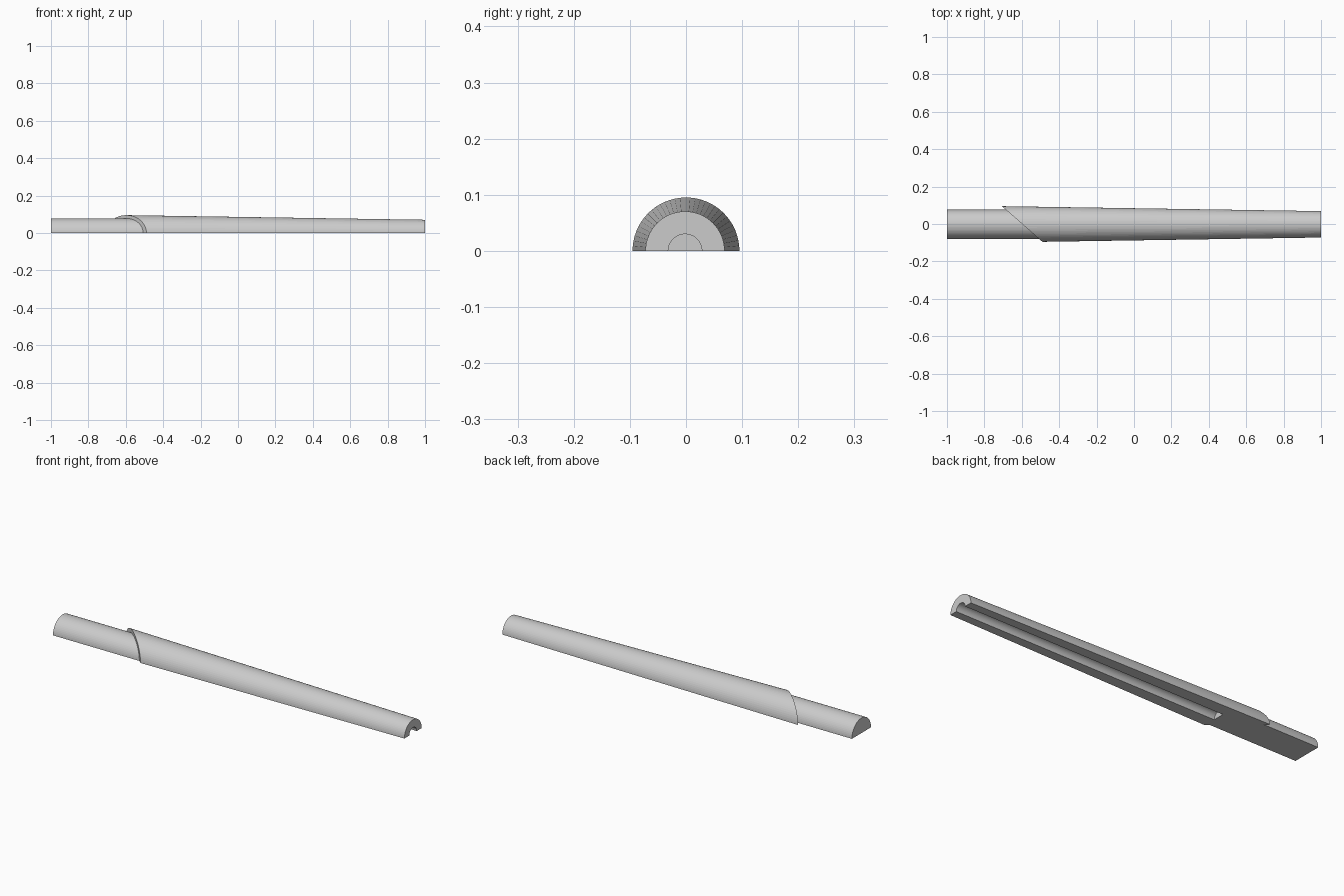
import bpy
import bmesh
import math

cube = bpy.data.objects.get("Cube")
if cube:
    bpy.data.objects.remove(cube)

SEGMENTS = 32
AXIS_Y = -0.0017          # the slanted shoulder is wider on one side
ROD_R, BORE_R, TIP_R = 0.078, 0.03, 0.0705
TAPER = 0.0155            # radius gained per unit away from the tip
CUT_X, CUT_SLOPE = -0.596, -1.138
BORE_END = -0.49


def straight(x, radius):
    """Half-circle section square to the axis."""
    return lambda c: (x, radius)


def rod_at_cut(c):
    return CUT_X + CUT_SLOPE * ROD_R * c, ROD_R


def sleeve_at_cut(c):
    # where the tapered surface meets the slanted plane
    k = CUT_SLOPE * c
    x = (CUT_X + k * (TIP_R + TAPER)) / (1 + k * TAPER)
    return x, TIP_R + TAPER * (1 - x)


# sections in order: rod, slanted shoulder, tapered sleeve, tip, blind bore
sections = [straight(-1, ROD_R), rod_at_cut, sleeve_at_cut,
            straight(1, TIP_R), straight(1, BORE_R), straight(BORE_END, BORE_R)]

bm = bmesh.new()
arcs = []
for section in sections:
    arc = []
    for i in range(SEGMENTS + 1):
        angle = math.pi * i / SEGMENTS
        c, s = math.cos(angle), math.sin(angle)
        x, r = section(c)
        arc.append(bm.verts.new((x, AXIS_Y + r * c, max(0, r * s) if i < SEGMENTS else 0)))
    arcs.append(arc)

# curved skin
for a, b in zip(arcs, arcs[1:]):
    for i in range(SEGMENTS):
        bm.faces.new((a[i], a[i + 1], b[i + 1], b[i]))

# rod end, bore end and the flat underside around the open bore
bm.faces.new(arcs[0])
bm.faces.new(arcs[-1])
bm.faces.new([a[0] for a in arcs] + [a[-1] for a in reversed(arcs)])
bmesh.ops.recalc_face_normals(bm, faces=bm.faces)

mesh = bpy.data.meshes.new("half_tapered_tube")
bm.to_mesh(mesh)
bm.free()
tube = bpy.data.objects.new("half_tapered_tube", mesh)
bpy.context.collection.objects.link(tube)

# plain grey
grey = bpy.data.materials.new("light_grey")
grey.use_nodes = True
color = (0.6, 0.6, 0.6, 1)
grey.diffuse_color = color
grey.node_tree.nodes["Principled BSDF"].inputs["Base Color"].default_value = color
mesh.materials.append(grey)
